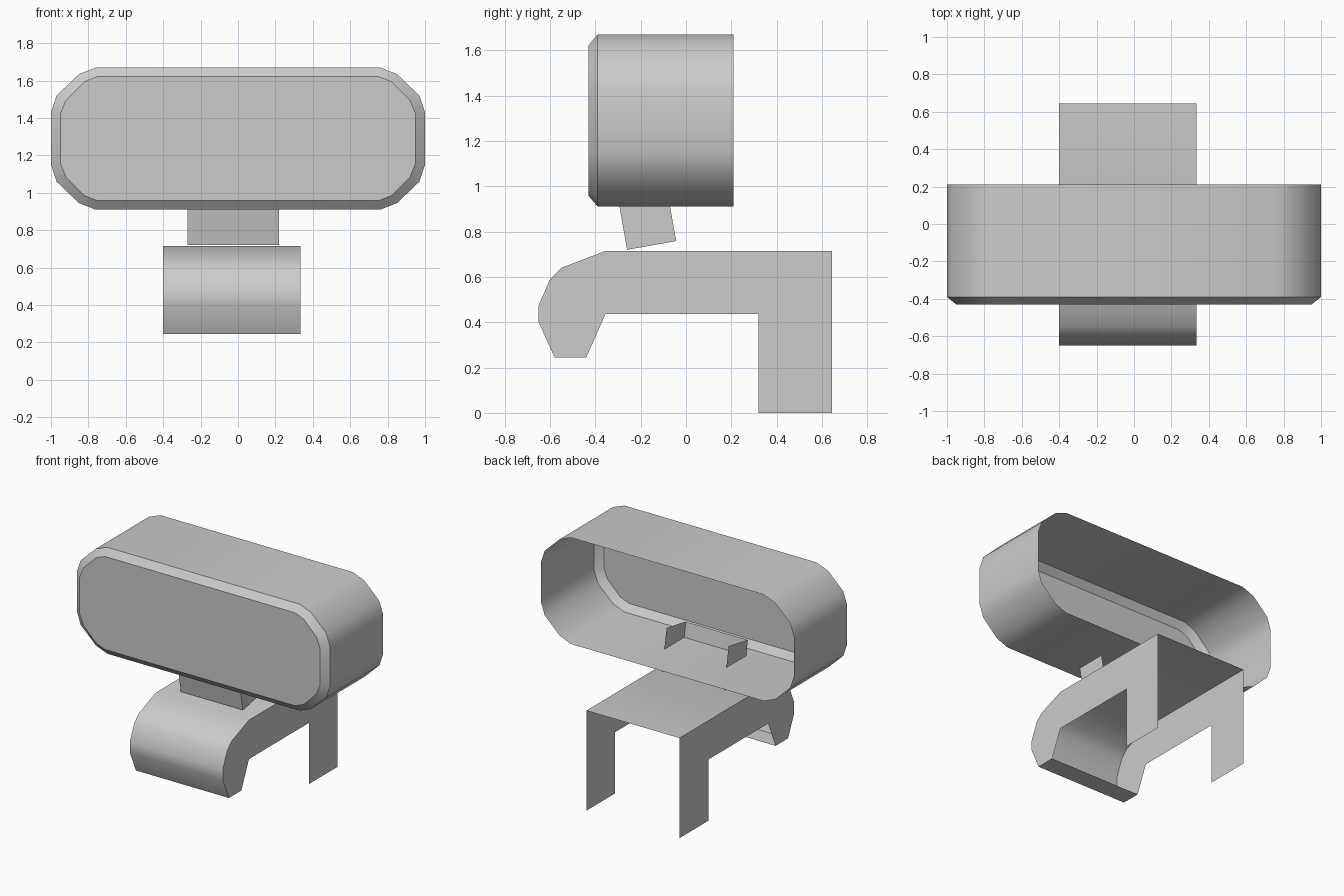
import bpy
import bmesh
import math

cube = bpy.data.objects.get("Cube")
if cube:
    bpy.data.objects.remove(cube, do_unlink=True)

# One plain grey for the whole model
GREY = (0.6, 0.6, 0.6, 1.0)
grey = bpy.data.materials.new("plain_grey")
grey.use_nodes = True
grey.diffuse_color = GREY
bsdf = next(n for n in grey.node_tree.nodes if n.type == 'BSDF_PRINCIPLED')
bsdf.inputs["Base Color"].default_value = GREY


def finish(name, bm):
    """Turn a bmesh into a smooth-shaded object with sharp creases."""
    mesh = bpy.data.meshes.new(name)
    bm.to_mesh(mesh)
    bm.free()
    mesh.materials.append(grey)
    obj = bpy.data.objects.new(name, mesh)
    bpy.context.collection.objects.link(obj)
    bpy.ops.object.select_all(action='DESELECT')
    obj.select_set(True)
    bpy.context.view_layer.objects.active = obj
    bpy.ops.object.shade_smooth_by_angle(angle=math.radians(32))
    return obj


def rounded_ring(bm, corner, y, z_mid):
    """Mirror one corner into a full loop, counter-clockwise from the front."""
    back = corner[::-1]
    loop = (corner + [(-x, z) for x, z in back]
            + [(-x, -z) for x, z in corner] + [(x, -z) for x, z in back])
    return [bm.verts.new((x, y, z_mid + z)) for x, z in loop]


def sheet_bracket(name, profile, x_right, x_left, first, last):
    """Two side plates (y, z profile) joined by a sheet over some edges."""
    bm = bmesh.new()
    left = [bm.verts.new((x_left, y, z)) for y, z in profile]
    right = [bm.verts.new((x_right, y, z)) for y, z in profile]
    bm.faces.new(left)
    bm.faces.new(right[::-1])
    for i in range(first, last):
        bm.faces.new((left[i], right[i], right[i + 1], left[i + 1]))
    return finish(name, bm)


# Head: hollow rounded shell, open at the back, with a bevelled front panel
outer = [(1.0, 0.14), (0.97, 0.23), (0.85, 0.345), (0.76, 0.38)]
inner = [(0.95, 0.13), (0.92, 0.205), (0.82, 0.305), (0.75, 0.332)]
bm = bmesh.new()
rings = [rounded_ring(bm, c, y, 1.29)
         for c, y in ((inner, -0.43), (outer, -0.39), (outer, 0.21))]
bm.faces.new(rings[0])
for a, b in zip(rings, rings[1:]):
    for i in range(len(a)):
        j = (i + 1) % len(a)
        bm.faces.new((a[i], b[i], b[j], a[j]))
finish("head_shell", bm)

# Neck: tilted channel that pokes up through the head floor, open behind
tilt = math.radians(10)
c, s = math.cos(tilt), math.sin(tilt)
neck = [(-0.26 + u * c - v * s, 0.72 + u * s + v * c)
        for u, v in ((0.22, 0.3), (0, 0.3), (0, 0), (0.22, 0))]
sheet_bracket("neck", neck, -0.27, 0.22, 1, 2)

# Stand: side plates with rear legs, top sheet rolling over a front lip
stand = [(0.645, 0.715), (-0.355, 0.715), (-0.55, 0.64), (-0.60, 0.59),
         (-0.65, 0.475), (-0.65, 0.40), (-0.58, 0.245), (-0.44, 0.245),
         (-0.355, 0.437), (0.32, 0.437), (0.32, 0), (0.645, 0)]
sheet_bracket("stand", stand, -0.40, 0.335, 0, 7)
